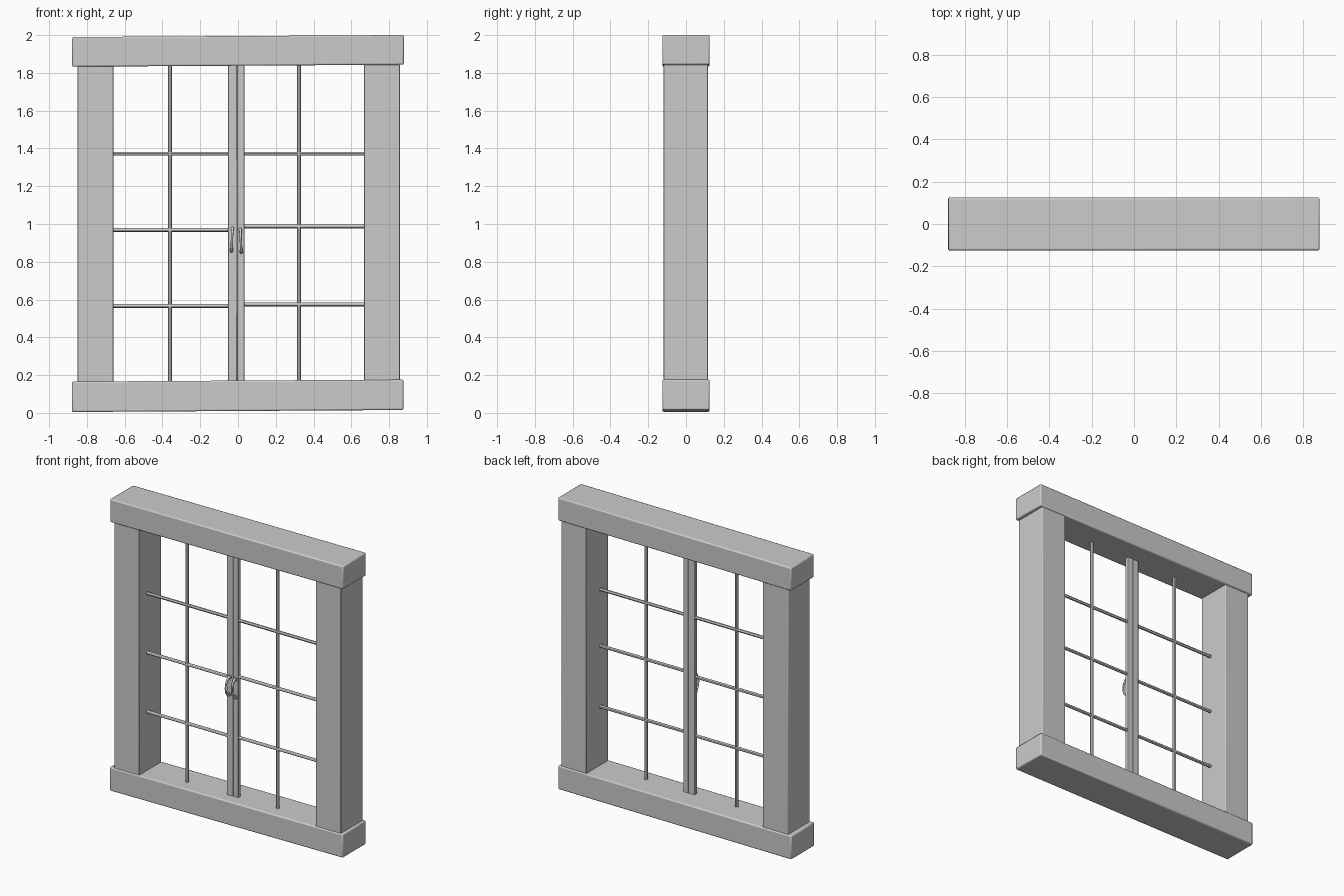
import bpy, math
from mathutils import Vector

if "Cube" in bpy.data.objects:
    bpy.data.objects.remove(bpy.data.objects["Cube"])


def finish(ob, name, bevel=0.0):
    ob.name = name
    bpy.ops.object.select_all(action='DESELECT')
    ob.select_set(True)
    bpy.context.view_layer.objects.active = ob
    bpy.ops.object.transform_apply(location=True, rotation=True, scale=True)
    if bevel:
        m = ob.modifiers.new("soft_edges", 'BEVEL')
        m.width, m.segments = bevel, 2
    bpy.ops.object.shade_smooth_by_angle()
    return ob


def box(name, x, y, z, bevel, slope=0.0):
    """Box from ranges; slope shears z along x for the uneven beams."""
    bpy.ops.mesh.primitive_cube_add(
        size=1, location=[sum(r) / 2 for r in (x, y, z)])
    ob = bpy.context.object
    ob.scale = [r[1] - r[0] for r in (x, y, z)]
    finish(ob, name, bevel)
    for v in ob.data.vertices:
        v.co.z += slope * v.co.x
    return ob


def rod(name, a, b, r=0.0105, sides=12):
    a, b = Vector(a), Vector(b)
    bpy.ops.mesh.primitive_cylinder_add(
        vertices=sides, radius=r, depth=(b - a).length, location=(a + b) / 2,
        rotation=(b - a).to_track_quat('Z', 'Y').to_euler())
    return finish(bpy.context.object, name)


# Outer frame: two slightly uneven beams and two posts
box("top_beam", (-0.878, 0.878), (-0.125, 0.125), (1.838, 1.995), 0.008, 0.006)
box("bottom_beam", (-0.88, 0.876), (-0.125, 0.125), (0.01, 0.171), 0.008, 0.006)
box("left_post", (-0.85, -0.66), (-0.118, 0.117), (0.16, 1.845), 0.004)
box("right_post", (0.668, 0.857), (-0.118, 0.117), (0.16, 1.845), 0.004)

# Meeting stiles of the two casements
Y = -0.032
box("left_stile", (-0.053, -0.005), (-0.046, -0.019), (0.165, 1.84), 0.003)
box("right_stile", (-0.004, 0.034), (-0.046, -0.018), (0.165, 1.84), 0.003)

# Glazing bars
leaves = [("left", -0.36, -0.662, -0.045, (0.567, 0.969, 1.372)),
          ("right", 0.323, 0.03, 0.67, (0.575, 0.988, 1.372))]
for side, x, x0, x1, heights in leaves:
    rod(side + "_upright_bar", (x, Y, 0.165), (x, Y, 1.84))
    for i, z in enumerate(heights):
        rod(f"{side}_cross_bar_{i + 1}", (x0, Y, z), (x1, Y, z))

# Bowed pull handles, thin in the middle and wider at the ends
for side, x, lean, zc in (("left", -0.032, 0.003, 0.917), ("right", 0.015, -0.003, 0.912)):
    cu = bpy.data.curves.new(side + "_handle", 'CURVE')
    cu.dimensions = '3D'
    cu.bevel_depth, cu.bevel_resolution, cu.use_fill_caps = 0.008, 2, True
    sp = cu.splines.new('POLY')
    n = 13
    sp.points.add(n - 1)
    for i, p in enumerate(sp.points):
        t = 2 * i / (n - 1) - 1
        a = t * math.pi / 2
        p.co = (x + lean * t, -0.044 - 0.043 * math.cos(a), zc + 0.062 * math.sin(a), 1)
        p.radius = 0.75 + 0.5 * t * t
    sp.use_smooth = True
    bpy.context.collection.objects.link(bpy.data.objects.new(side + "_handle", cu))
    for end, s in (("upper", 1), ("lower", -1)):
        rod(f"{side}_handle_{end}_mount", (x + lean * s, -0.04, zc + 0.06 * s),
            (x + lean * s, -0.053, zc + 0.06 * s), 0.014, 16)
